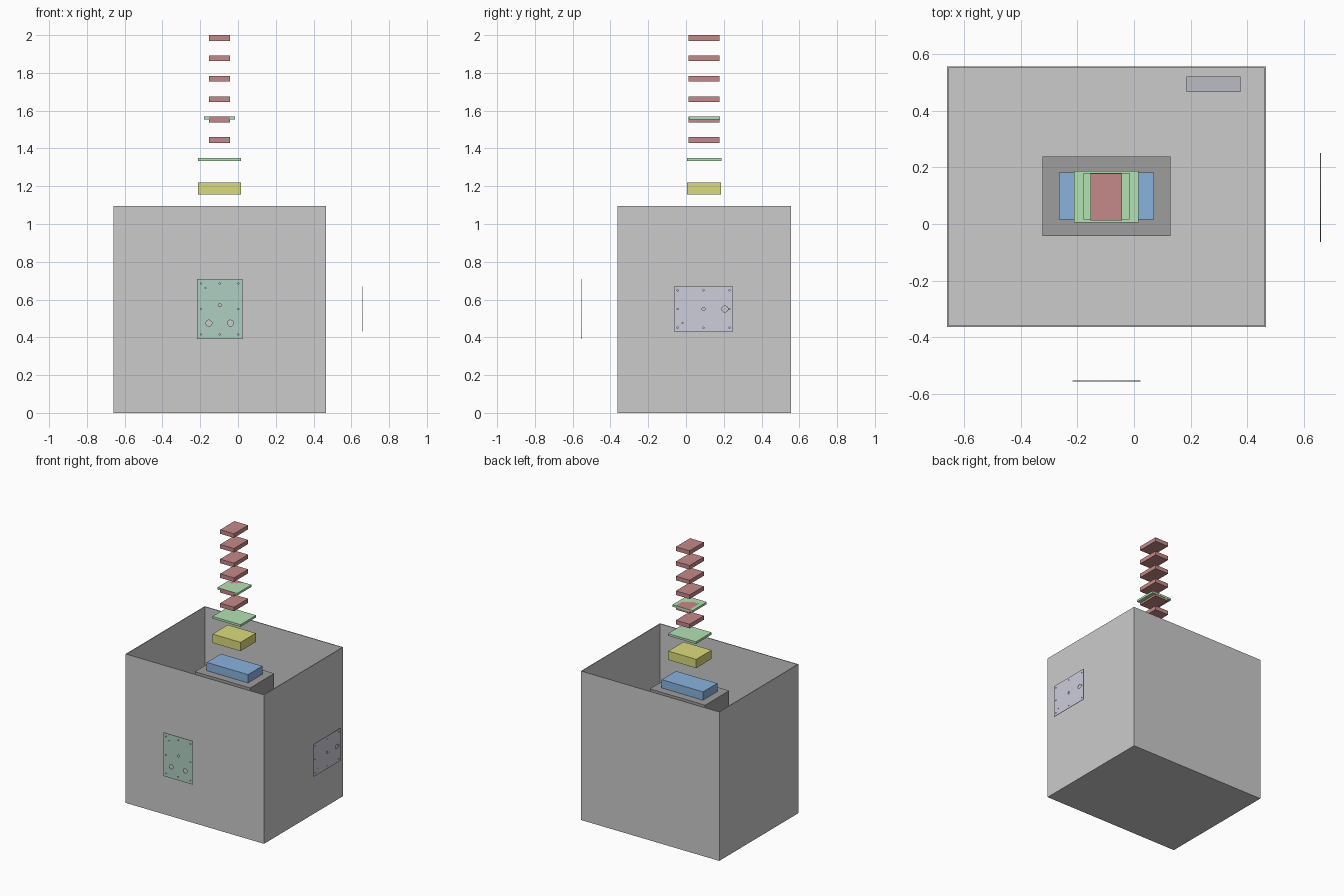
import bpy, bmesh, math
from mathutils import Matrix

if "Cube" in bpy.data.objects:
    bpy.data.objects.remove(bpy.data.objects["Cube"])

coll = bpy.context.collection


def material(name, rgb):
    m = bpy.data.materials.new(name)
    m.diffuse_color = (*rgb, 1)
    m.use_nodes = True
    m.node_tree.nodes["Principled BSDF"].inputs["Base Color"].default_value = m.diffuse_color
    return m


RED = material("red", (0.56, 0.25, 0.25))
GREEN = material("green", (0.45, 0.76, 0.45))
YELLOW = material("yellow", (0.71, 0.71, 0.2))
BLUE = material("blue", (0.25, 0.45, 0.73))
DARK = material("dark_grey", (0.34, 0.34, 0.34))
TEAL = material("teal", (0.43, 0.62, 0.54))
LILAC = material("lilac", (0.61, 0.61, 0.71))
SLATE = material("slate", (0.5, 0.5, 0.56))


def add_object(name, mesh, mat=None):
    ob = bpy.data.objects.new(name, mesh)
    coll.objects.link(ob)
    if mat:
        mesh.materials.append(mat)
    return ob


def block(name, xs, ys, zs, mat=None):
    bm = bmesh.new()
    bmesh.ops.create_cube(bm, size=1)
    for v in bm.verts:
        v.co = [r[0] if c < 0 else r[1] for c, r in zip(v.co, (xs, ys, zs))]
    mesh = bpy.data.meshes.new(name)
    bm.to_mesh(mesh)
    bm.free()
    return add_object(name, mesh, mat)


# Flat panel with round holes, drawn in 2D and stood upright
def panel(name, w, h, holes, transform, mat, thickness=0.003):
    cu = bpy.data.curves.new(name, 'CURVE')
    cu.dimensions = '2D'
    cu.fill_mode = 'BOTH'
    cu.extrude = thickness / 2
    loops = [[(-w/2, -h/2), (w/2, -h/2), (w/2, h/2), (-w/2, h/2)]]
    for x, y, r in holes:
        loops.append([(x + r*math.cos(i*math.tau/24), y + r*math.sin(i*math.tau/24))
                      for i in range(24)])
    for pts in loops:
        s = cu.splines.new('POLY')
        s.points.add(len(pts) - 1)
        for p, (x, y) in zip(s.points, pts):
            p.co = (x, y, 0, 1)
        s.use_cyclic_u = True
    tmp = bpy.data.objects.new("panel_outline", cu)
    coll.objects.link(tmp)
    bpy.context.view_layer.update()
    deps = bpy.context.evaluated_depsgraph_get()
    mesh = bpy.data.meshes.new_from_object(tmp.evaluated_get(deps))
    bpy.data.objects.remove(tmp)
    mesh.transform(transform)
    mesh.name = name
    mesh.materials.clear()
    return add_object(name, mesh, mat)


def screw_holes(dx, dy):
    return [(i*dx, j*dy, 0.004) for i in (-1, 0, 1) for j in (-1, 0, 1) if i or j]


# Open-topped outer box: inset the top rim and push the inside down
box = block("outer_box", (-0.66, 0.466), (-0.363, 0.556), (0, 1.095))
bm = bmesh.new()
bm.from_mesh(box.data)
top = [f for f in bm.faces if f.normal.z > 0.5]
bmesh.ops.inset_region(bm, faces=top, thickness=0.008)
floor = bmesh.ops.extrude_face_region(bm, geom=top)['geom']
bmesh.ops.delete(bm, geom=top, context='FACES')
for g in floor:
    if isinstance(g, bmesh.types.BMVert):
        g.co.z = 0.008
bmesh.ops.recalc_face_normals(bm, faces=bm.faces)
bm.to_mesh(box.data)
bm.free()

# Contents of the box
block("inner_block", (-0.322, 0.128), (-0.042, 0.238), (0.008, 0.933), DARK)
block("blue_block", (-0.265, 0.071), (0.015, 0.181), (0.933, 0.994), BLUE)
block("floor_bar", (0.186, 0.375), (0.466, 0.521), (0.008, 0.06), SLATE)

# Exploded stack above the box
block("yellow_block", (-0.212, 0.016), (0.006, 0.184), (1.155, 1.22), YELLOW)
block("wide_green_plate", (-0.212, 0.016), (0.006, 0.187), (1.334, 1.35), GREEN)
block("narrow_green_plate", (-0.179, -0.016), (0.015, 0.18), (1.553, 1.568), GREEN)
for i in range(6):
    z = 1.43 + i*0.108
    block(f"red_slab_{i + 1}", (-0.154, -0.042), (0.013, 0.178), (z, z + 0.03), RED)

# Separate connection panels in front of and beside the box
panel("front_panel", 0.24, 0.32,
      screw_holes(0.099, 0.135) + [(-0.057, -0.075, 0.016), (0.057, -0.075, 0.016),
                                   (0, 0.02, 0.008), (-0.075, 0.11, 0.003)],
      Matrix.Translation((-0.097, -0.5545, 0.55)) @ Matrix.Rotation(math.pi/2, 4, 'X'), TEAL)
panel("side_panel", 0.314, 0.24,
      screw_holes(0.137, 0.099) + [(0.113, 0, 0.016), (0, 0, 0.009), (-0.112, -0.075, 0.003)],
      Matrix.Translation((0.6585, 0.093, 0.55)) @ Matrix.Rotation(math.pi/2, 4, 'Z')
      @ Matrix.Rotation(math.pi/2, 4, 'X'), LILAC)
